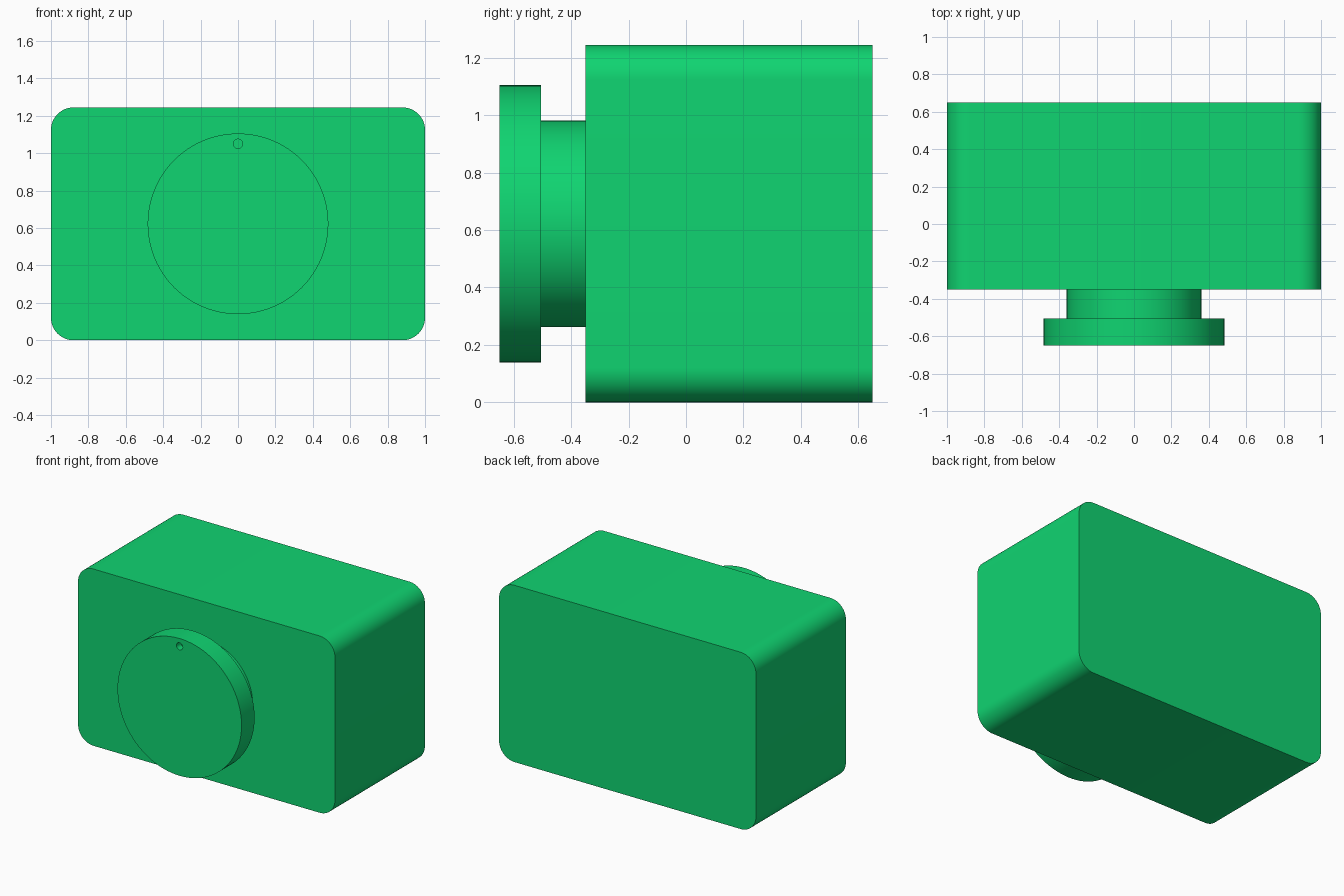
import bpy
import math
from mathutils import Matrix

cube = bpy.data.objects.get("Cube")
if cube:
    bpy.data.objects.remove(cube, do_unlink=True)

green = bpy.data.materials.new("green")
green.use_nodes = True
colour = (0.005, 0.66, 0.165, 1)
green.diffuse_color = colour
green.node_tree.nodes["Principled BSDF"].inputs["Base Color"].default_value = colour

AXIS_Z = 0.622
BODY_FRONT, DIAL_BACK, DIAL_FRONT = -0.35, -0.505, -0.65


def finish(obj, name):
    obj.name = name
    obj.data.materials.append(green)
    bpy.ops.object.shade_smooth_by_angle(angle=math.radians(35))
    return obj


def rod(name, radius, front, back, z, sides=96):
    """Cylinder lying along the y axis."""
    bpy.ops.mesh.primitive_cylinder_add(vertices=sides, radius=radius, depth=back - front)
    obj = bpy.context.object
    obj.data.transform(Matrix.Translation((0, (front + back) / 2, z))
                       @ Matrix.Rotation(math.pi / 2, 4, "X"))
    return finish(obj, name)


def apply_modifier(obj, mod):
    bpy.ops.object.select_all(action="DESELECT")
    obj.select_set(True)
    bpy.context.view_layer.objects.active = obj
    bpy.ops.object.modifier_apply(modifier=mod.name)


# Body: block with its four long edges rounded
bpy.ops.mesh.primitive_cube_add(size=1)
body = bpy.context.object
body.data.transform(Matrix.Translation((0, 0.15, AXIS_Z)) @ Matrix.Diagonal((2, 1, 2 * AXIS_Z, 1)))
weights = body.data.attributes.new("bevel_weight_edge", "FLOAT", "EDGE")
for edge in body.data.edges:
    a, b = (body.data.vertices[i].co for i in edge.vertices)
    weights.data[edge.index].value = float(abs(a.y - b.y) > 0.5)
bevel = body.modifiers.new("rounded_edges", "BEVEL")
bevel.limit_method = "WEIGHT"
bevel.width = 0.12
bevel.segments = 16
apply_modifier(body, bevel)
finish(body, "body")

# Neck and dial
rod("neck", 0.36, DIAL_BACK, BODY_FRONT, AXIS_Z)
dial = rod("dial", 0.483, DIAL_FRONT, DIAL_BACK, AXIS_Z)

# Small round marker recess near the top of the dial
cutter = rod("marker_cutter", 0.025, DIAL_FRONT - 0.05, DIAL_FRONT + 0.05, 1.05, 32)
recess = dial.modifiers.new("marker_recess", "BOOLEAN")
recess.operation = "DIFFERENCE"
recess.solver = "EXACT"
recess.object = cutter
apply_modifier(dial, recess)
bpy.data.objects.remove(cutter, do_unlink=True)
bpy.context.view_layer.objects.active = dial
bpy.ops.object.shade_smooth_by_angle(angle=math.radians(35))
